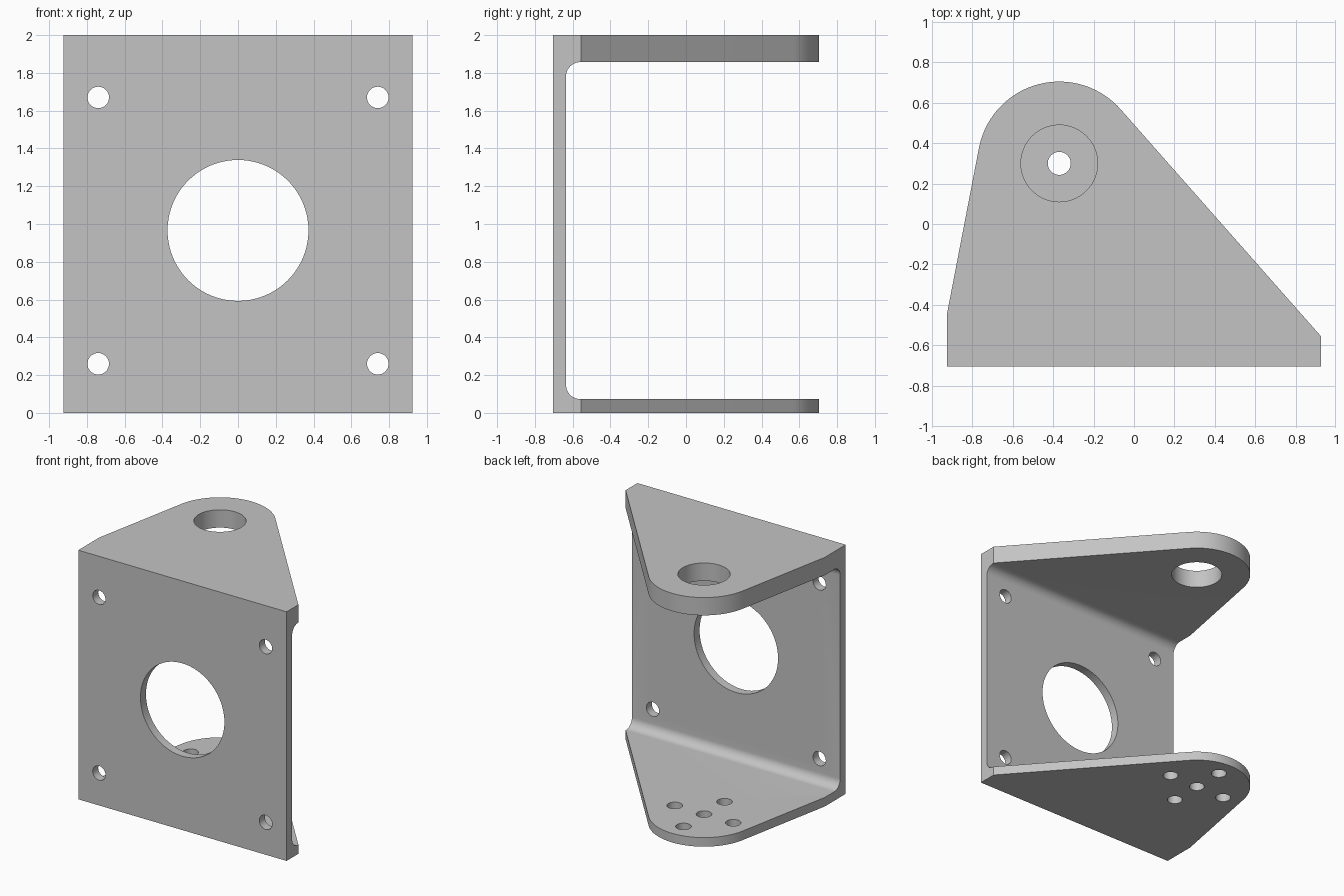
import bpy, bmesh
from math import pi, sin, cos, acos, atan2, hypot, radians
from mathutils import Matrix, Vector

cube = bpy.data.objects.get("Cube")
if cube:
    bpy.data.objects.remove(cube, do_unlink=True)

HALF_X, HALF_Y, HEIGHT = 0.925, 0.705, 2.0
PIVOT, LOBE_R = Vector((-0.37, 0.30)), 0.405
PLATE, FLOOR, ROOF, FILLET = 0.07, 0.073, 1.857, 0.075

# Material
grey = bpy.data.materials.new("plain grey")
grey.use_nodes = True
colour = (0.55, 0.55, 0.55, 1)
grey.diffuse_color = colour
grey.node_tree.nodes["Principled BSDF"].inputs["Base Color"].default_value = colour


def prism(name, points, direction):
    """Extrude a closed 3D polygon along a direction."""
    bm = bmesh.new()
    face = bm.faces.new([bm.verts.new(p) for p in points])
    new = bmesh.ops.extrude_face_region(bm, geom=[face])["geom"]
    verts = [v for v in new if isinstance(v, bmesh.types.BMVert)]
    bmesh.ops.translate(bm, verts=verts, vec=direction)
    bmesh.ops.recalc_face_normals(bm, faces=bm.faces)
    mesh = bpy.data.meshes.new(name)
    bm.to_mesh(mesh)
    bm.free()
    mesh.materials.append(grey)
    obj = bpy.data.objects.new(name, mesh)
    bpy.context.collection.objects.link(obj)
    return obj


def arc(centre, radius, start, end, steps):
    return [(centre[0] + radius * cos(start + (end - start) * i / steps),
             centre[1] + radius * sin(start + (end - start) * i / steps))
            for i in range(steps + 1)]


def drill(name, centre, radius, axis, sides=48):
    """Cylinder cutter, 0.5 long, centred on a point."""
    circle = arc((0, 0), radius, 0, 2 * pi * (sides - 1) / sides, sides - 1)
    turn = Matrix.Rotation(pi / 2, 3, "X") if axis == "Y" else Matrix.Identity(3)
    depth = turn @ Vector((0, 0, 0.5))
    base = Vector(centre) - depth / 2
    return prism(name, [base + turn @ Vector((x, y, 0)) for x, y in circle], depth)


def tangent_angle(point, side):
    d = Vector(point) - PIVOT
    return atan2(d.y, d.x) + side * acos(LOBE_R / hypot(d.x, d.y))


# Solid body: plan outline with a round lobe joined by tangent lines
right_corner, left_corner = (HALF_X, -0.555), (-HALF_X, -0.44)
lobe = arc(PIVOT, LOBE_R, tangent_angle(right_corner, 1),
           tangent_angle(left_corner, -1) + 2 * pi, 40)
outline = [(-HALF_X, -HALF_Y), (HALF_X, -HALF_Y), right_corner, *lobe, left_corner]
bracket = prism("bracket", [(x, y, 0) for x, y in outline], (0, 0, HEIGHT))

# Slot between the flanges, with filleted inner corners
inner = -HALF_Y + PLATE + FILLET
profile = [(1, ROOF)]
profile += arc((inner, ROOF - FILLET), FILLET, pi / 2, pi, 10)
profile += arc((inner, FLOOR + FILLET), FILLET, pi, 1.5 * pi, 10)
profile += [(1, FLOOR)]
cutters = [prism("slot_cutter", [(-1.2, y, z) for y, z in profile], (2.4, 0, 0))]

# Back plate: large central opening and four screw holes
cutters.append(drill("opening_cutter", (0, -HALF_Y, 0.966), 0.373, "Y", 80))
for x in (-0.74, 0.74):
    for z in (0.26, 1.67):
        cutters.append(drill("screw_cutter", (x, -HALF_Y, z), 0.057, "Y", 32))

# Top flange: bearing hole; bottom flange: cross of five small holes
cutters.append(drill("bearing_cutter", (*PIVOT, HEIGHT), 0.19, "Z", 64))
for dx, dy in ((0, 0), (0.26, 0), (-0.26, 0), (0, 0.26), (0, -0.26)):
    cutters.append(drill("pin_cutter", (PIVOT.x + dx, PIVOT.y + dy, 0), 0.057, "Z", 32))

for cutter in cutters:
    mod = bracket.modifiers.new(cutter.name, "BOOLEAN")
    mod.operation = "DIFFERENCE"
    mod.solver = "EXACT"
    mod.object = cutter

# Bake the cuts and remove the cutters
depsgraph = bpy.context.evaluated_depsgraph_get()
result = bpy.data.meshes.new_from_object(bracket.evaluated_get(depsgraph))
bracket.modifiers.clear()
bracket.data = result
for cutter in cutters:
    bpy.data.objects.remove(cutter, do_unlink=True)

# Smooth the round walls, keep the edges sharp
bpy.ops.object.select_all(action="DESELECT")
bracket.select_set(True)
bpy.context.view_layer.objects.active = bracket
bpy.ops.object.shade_smooth_by_angle(angle=radians(30))
